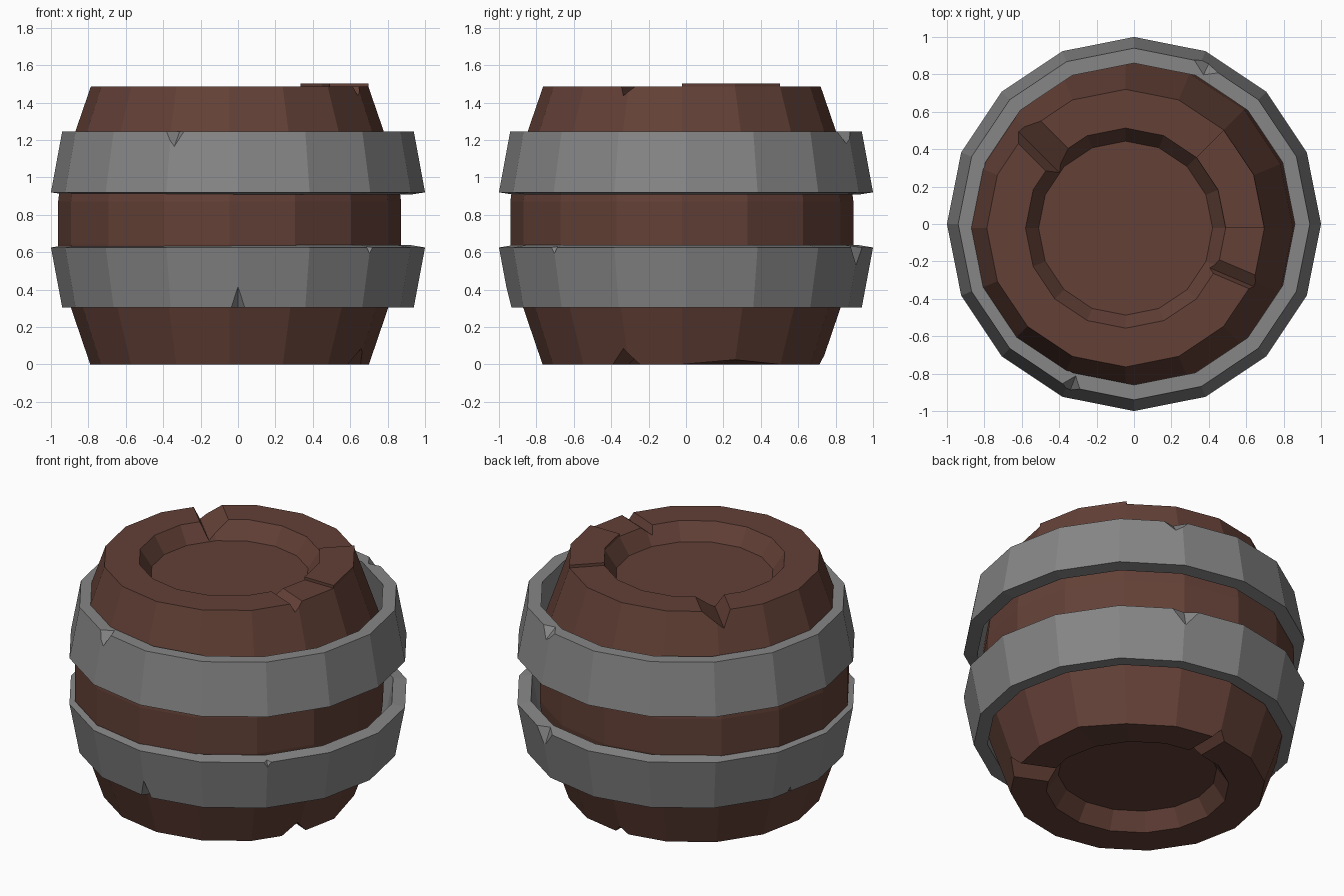
import bpy, bmesh
from math import cos, sin, radians, pi
from mathutils import Vector

if "Cube" in bpy.data.objects:
    bpy.data.objects.remove(bpy.data.objects["Cube"])

SIDES = 16
CENTRE = Vector((-0.045, -0.022, 0))   # the wooden body sits slightly off centre


def material(name, rgb):
    m = bpy.data.materials.new(name)
    m.diffuse_color = (*rgb, 1)
    m.use_nodes = True
    m.node_tree.nodes["Principled BSDF"].inputs["Base Color"].default_value = m.diffuse_color
    return m


wood = material("wood", (0.125, 0.052, 0.038))
iron = material("iron", (0.24, 0.24, 0.24))


def lathe(profile, closed):
    """Revolve (radius, z) points; closed loops make rings, open ones are capped."""
    bm = bmesh.new()
    rings = [[bm.verts.new((r * cos(2 * pi * k / SIDES), r * sin(2 * pi * k / SIDES), z))
              for k in range(SIDES)] for r, z in profile]
    pairs = list(zip(rings, rings[1:]))
    if closed:
        pairs.append((rings[-1], rings[0]))
    else:
        bm.faces.new(rings[0][::-1])
        bm.faces.new(rings[-1])
    for a, b in pairs:
        for k in range(SIDES):
            n = (k + 1) % SIDES
            bm.faces.new((a[k], a[n], b[n], b[k]))
    return bm, rings


def finish(bm, name, mat, loc=(0, 0, 0)):
    bmesh.ops.recalc_face_normals(bm, faces=bm.faces[:])
    me = bpy.data.meshes.new(name)
    bm.to_mesh(me)
    bm.free()
    ob = bpy.data.objects.new(name, me)
    ob.location = loc
    bpy.context.collection.objects.link(ob)
    if mat:
        me.materials.append(mat)
    return ob


def cut(ob, angle, pts):
    """Subtract the hull of (radial, tangential, z) points turned to an angle."""
    a = radians(angle)
    bm = bmesh.new()
    for r, t, z in pts:
        bm.verts.new((r * cos(a) - t * sin(a), r * sin(a) + t * cos(a), z))
    bmesh.ops.convex_hull(bm, input=bm.verts[:])
    tool = finish(bm, "cutter", ob.data.materials[0], ob.location)
    tool.hide_render = True
    mod = ob.modifiers.new("cut", 'BOOLEAN')
    mod.operation = 'DIFFERENCE'
    mod.solver = 'EXACT'
    mod.object = tool
    bpy.context.view_layer.update()
    bpy.context.view_layer.objects.active = ob
    bpy.ops.object.modifier_apply(modifier=mod.name)
    bpy.data.objects.remove(tool)


def groove(ob, angle, width, depth, z, skew=0.0):
    """V groove running radially across a rim; negative depth cuts upward."""
    s = 0.1 if depth > 0 else -0.1
    k = (abs(depth) + 0.1) / abs(depth)
    pts = []
    for r in (0.44, 0.9):
        pts += [(r, skew, z - depth), (r, skew + (width / 2 - skew) * k, z + s),
                (r, skew - (width / 2 + skew) * k, z + s)]
    cut(ob, angle, pts)


def chip(ob, angle, r, z, width, height, inset):
    """Triangular chip on a band edge at height z, reaching by height along the face."""
    e = 0.02 if height < 0 else -0.02
    pts = [(r - inset, 0, z + e)]
    for rr in (r, r + 0.15):
        pts += [(rr, 0, z + height), (rr, width / 2, z + e), (rr, -width / 2, z + e)]
    cut(ob, angle, pts)


# Wooden body with recessed ends
bm, rings = lathe([(0.465, 0.105), (0.535, 0), (0.745, 0), (0.895, 0.44), (0.917, 0.64),
                   (0.917, 0.87), (0.895, 1.04), (0.742, 1.485), (0.535, 1.485),
                   (0.465, 1.38)], False)
rings[2][1].co.z += 0.025

# Raised stave segment on the top rim
rim = [f for f in bm.faces if len(f.verts) == 4
       and all(abs(v.co.z - 1.485) < 1e-4 for v in f.verts)
       and f.calc_center_median().y > 0
       and f.calc_center_median().x > f.calc_center_median().y]
ext = bmesh.ops.extrude_face_region(bm, geom=rim)
for g in ext["geom"]:
    if isinstance(g, bmesh.types.BMVert):
        g.co.z += 0.018
left = [f for f in rim if f.is_valid]
if left:
    bmesh.ops.delete(bm, geom=left, context='FACES')
body = finish(bm, "barrel_body", wood, CENTRE)

# Splits in the rims
groove(body, 135, 0.17, 0.10, 1.485, 0.04)
groove(body, -23, 0.08, 0.05, 1.485, -0.02)
groove(body, -24, 0.16, -0.085, 0)
groove(body, 90, 0.09, -0.05, 0)

# Iron bands, the lower one mirroring the upper
upper = finish(lathe([(1.0, 0.92), (0.94, 1.245), (0.86, 1.245), (0.92, 0.907)], True)[0],
               "upper_band", iron)
lower = finish(lathe([(1.0, 0.625), (0.94, 0.305), (0.86, 0.305), (0.92, 0.638)], True)[0],
               "lower_band", iron)

# Chipped band edges
chip(upper, -111, 0.95, 1.245, 0.16, -0.08, 0.10)
chip(upper, 65, 0.95, 1.245, 0.28, -0.07, 0.09)
chip(lower, -90, 0.96, 0.305, 0.14, 0.11, 0.08)
chip(lower, 166, 0.95, 0.305, 0.10, 0.06, 0.06)
chip(lower, -45, 1.0, 0.625, 0.08, -0.04, 0.04)
chip(lower, 68, 0.99, 0.625, 0.22, -0.12, 0.05)
